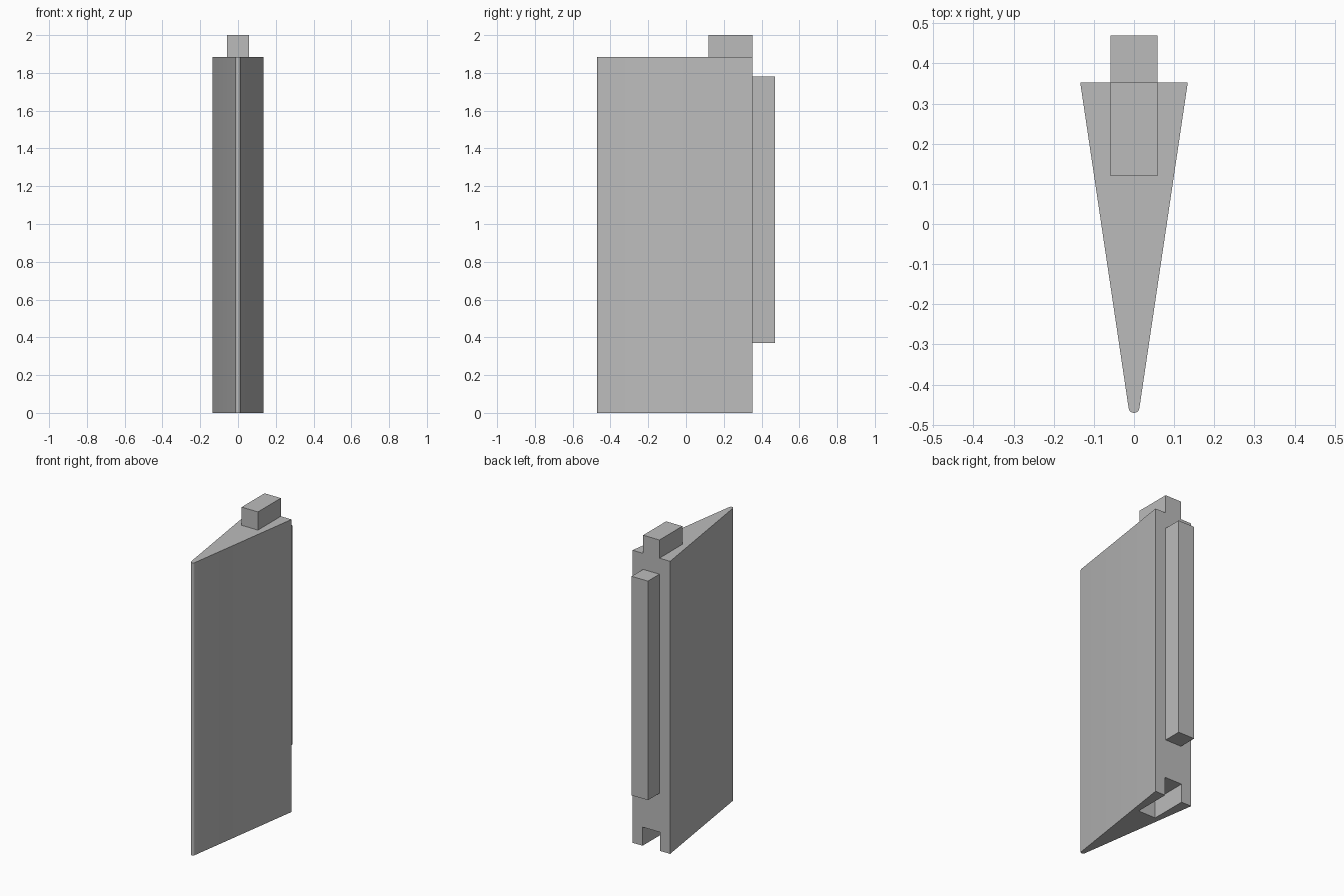
import bpy
import bmesh
import math

default = bpy.data.objects.get("Cube")
if default:
    bpy.data.objects.remove(default, do_unlink=True)

# One plain grey for the whole model
grey = bpy.data.materials.new("plain_grey")
grey.use_nodes = True
colour = (0.5, 0.5, 0.5, 1)
grey.diffuse_color = colour
grey.node_tree.nodes["Principled BSDF"].inputs["Base Color"].default_value = colour

BACK, BODY_TOP = 0.353, 1.883
HALF_BACK, TIP_RADIUS, TIP_Y = 0.134, 0.0135, -0.457
PEG_HALF, PEG_FRONT = 0.058, 0.12


def extrude(name, outline, z0, z1):
    """Raise a counter-clockwise plan outline from z0 to z1."""
    bm = bmesh.new()
    base = bm.faces.new([bm.verts.new((x, y, z0)) for x, y in outline])
    top = bmesh.ops.extrude_face_region(bm, geom=[base])["geom"]
    verts = [v for v in top if isinstance(v, bmesh.types.BMVert)]
    bmesh.ops.translate(bm, verts=verts, vec=(0, 0, z1 - z0))
    bmesh.ops.recalc_face_normals(bm, faces=bm.faces)
    mesh = bpy.data.meshes.new(name)
    bm.to_mesh(mesh)
    bm.free()
    mesh.materials.append(grey)
    obj = bpy.data.objects.new(name, mesh)
    bpy.context.collection.objects.link(obj)
    return obj


def block(name, half, y0, y1, z0, z1):
    return extrude(name, [(-half, y0), (half, y0), (half, y1), (-half, y1)], z0, z1)


# Tapered body with a rounded front edge
steps = 10
slope = math.atan2(HALF_BACK - TIP_RADIUS, BACK - TIP_Y)
start, sweep = math.pi + slope, math.pi - 2 * slope
angles = [start + sweep * i / steps for i in range(steps + 1)]
tip = [(TIP_RADIUS * math.cos(a), TIP_Y + TIP_RADIUS * math.sin(a)) for a in angles]
body = extrude("wedge_body", tip + [(HALF_BACK, BACK), (-HALF_BACK, BACK)], 0, BODY_TOP)

# Socket cut into the bottom, open to the back
cutter = block("socket_cutter", PEG_HALF + 0.004, PEG_FRONT - 0.004, BACK + 0.1, -0.1, 0.12)
cutter.hide_render = True
cut = body.modifiers.new("socket", "BOOLEAN")
cut.operation = "DIFFERENCE"
cut.solver = "EXACT"
cut.object = cutter
bpy.context.view_layer.objects.active = body
body.select_set(True)
bpy.ops.object.modifier_apply(modifier=cut.name)
bpy.data.objects.remove(cutter, do_unlink=True)
bpy.ops.object.shade_smooth_by_angle(angle=math.radians(30))

# Locating peg on top and rail on the back
block("top_peg", PEG_HALF, PEG_FRONT, BACK, BODY_TOP, 2)
block("back_rail", PEG_HALF, BACK, 0.47, 0.37, 1.78)
